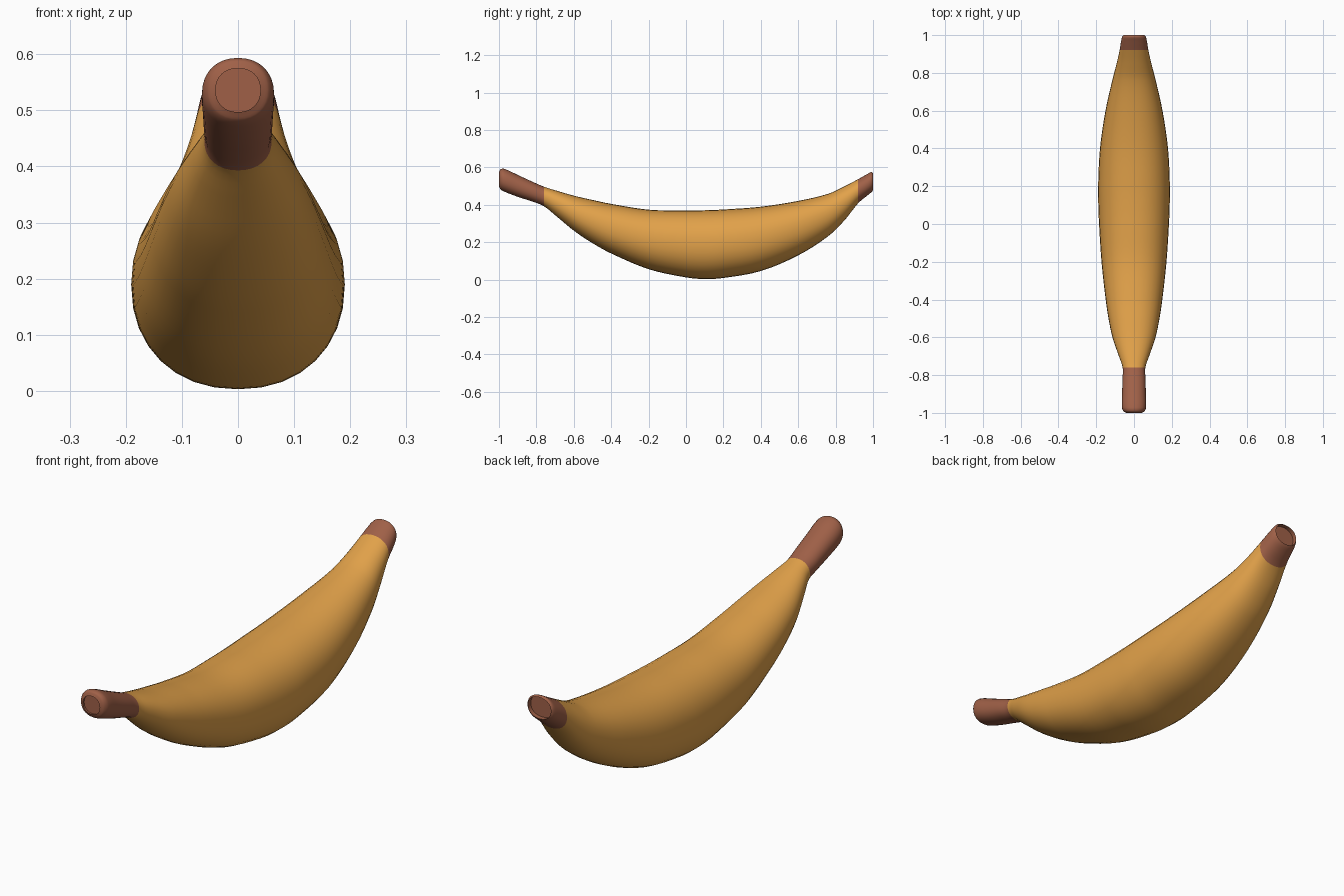
import bpy, bmesh, math

if "Cube" in bpy.data.objects:
    bpy.data.objects.remove(bpy.data.objects["Cube"])

# Stations along the fruit: y, top z, bottom z, half width
STATIONS = [
    (-1.000, .575, .497, .040), (-.992, .590, .483, .055), (-.970, .592, .470, .064),
    (-.900, .560, .443, .063), (-.820, .523, .417, .061), (-.760, .497, .393, .060),
    (-.700, .478, .345, .080), (-.600, .449, .262, .114), (-.500, .426, .195, .135),
    (-.400, .405, .140, .150), (-.200, .374, .056, .172), (0.00, .370, .012, .185),
    (.100, .371, .003, .189), (.200, .375, .009, .190), (.400, .390, .046, .180),
    (.600, .421, .130, .151), (.760, .459, .232, .115), (.850, .500, .320, .092),
    (.920, .537, .408, .076), (.970, .565, .450, .068), (.992, .576, .468, .062),
    (1.00, .570, .478, .055),
]
STEM_END, TIP_START = -.76, .92
SIDES, STEPS = 32, 4


def slope(i, k):
    a, b = STATIONS[max(i - 1, 0)], STATIONS[min(i + 1, len(STATIONS) - 1)]
    return (b[k] - a[k]) / (b[0] - a[0])


def hermite(i, t, k):
    a, b = STATIONS[i], STATIONS[i + 1]
    h = b[0] - a[0]
    return ((2*t**3 - 3*t**2 + 1) * a[k] + (t**3 - 2*t**2 + t) * h * slope(i, k)
            + (3*t**2 - 2*t**3) * b[k] + (t**3 - t**2) * h * slope(i + 1, k))


def material(name, rgb):
    m = bpy.data.materials.new(name)
    m.diffuse_color = (*rgb, 1)
    m.use_nodes = True
    m.node_tree.nodes["Principled BSDF"].inputs["Base Color"].default_value = m.diffuse_color
    return m


def power(v, e):
    return math.copysign(abs(v) ** e, v)


# Smoothly interpolated rows of (y, top, bottom, half width)
rows = []
for i in range(len(STATIONS) - 1):
    for s in range(STEPS):
        t = s / STEPS
        y = STATIONS[i][0] + t * (STATIONS[i + 1][0] - STATIONS[i][0])
        rows.append((y, *[hermite(i, t, k) for k in (1, 2, 3)]))
rows.append(STATIONS[-1])

bm = bmesh.new()
rings = []
for y, top, bot, w in rows:
    ring = []
    for j in range(SIDES):
        a = 2 * math.pi * j / SIDES
        ring.append(bm.verts.new((w * power(math.cos(a), .92), y,
                                  (top + bot) / 2 + (top - bot) / 2 * power(math.sin(a), .92))))
    rings.append(ring)
for r0, r1 in zip(rings, rings[1:]):
    for j in range(SIDES):
        k = (j + 1) % SIDES
        bm.faces.new((r0[j], r0[k], r1[k], r1[j]))

# End caps, each with a shallow dimple
for ring, depth in ((rings[0], .008), (rings[-1], -.02)):
    cap = bm.faces.new(ring)
    bmesh.ops.inset_region(bm, faces=[cap], thickness=.012)
    for v in cap.verts:
        v.co.y += depth

# Brown stem and tip, yellow skin between
bm.normal_update()
bmesh.ops.recalc_face_normals(bm, faces=bm.faces[:])
for f in bm.faces:
    y = f.calc_center_median().y
    f.material_index = 1 if y < STEM_END or y > TIP_START else 0

mesh = bpy.data.meshes.new("banana")
bm.to_mesh(mesh)
bm.free()
mesh.materials.append(material("yellow skin", (.76, .36, .068)))
mesh.materials.append(material("brown ends", (.35, .118, .064)))
banana = bpy.data.objects.new("banana", mesh)
bpy.context.collection.objects.link(banana)
bpy.context.view_layer.objects.active = banana
banana.select_set(True)
bpy.ops.object.shade_smooth_by_angle(angle=math.radians(40))
